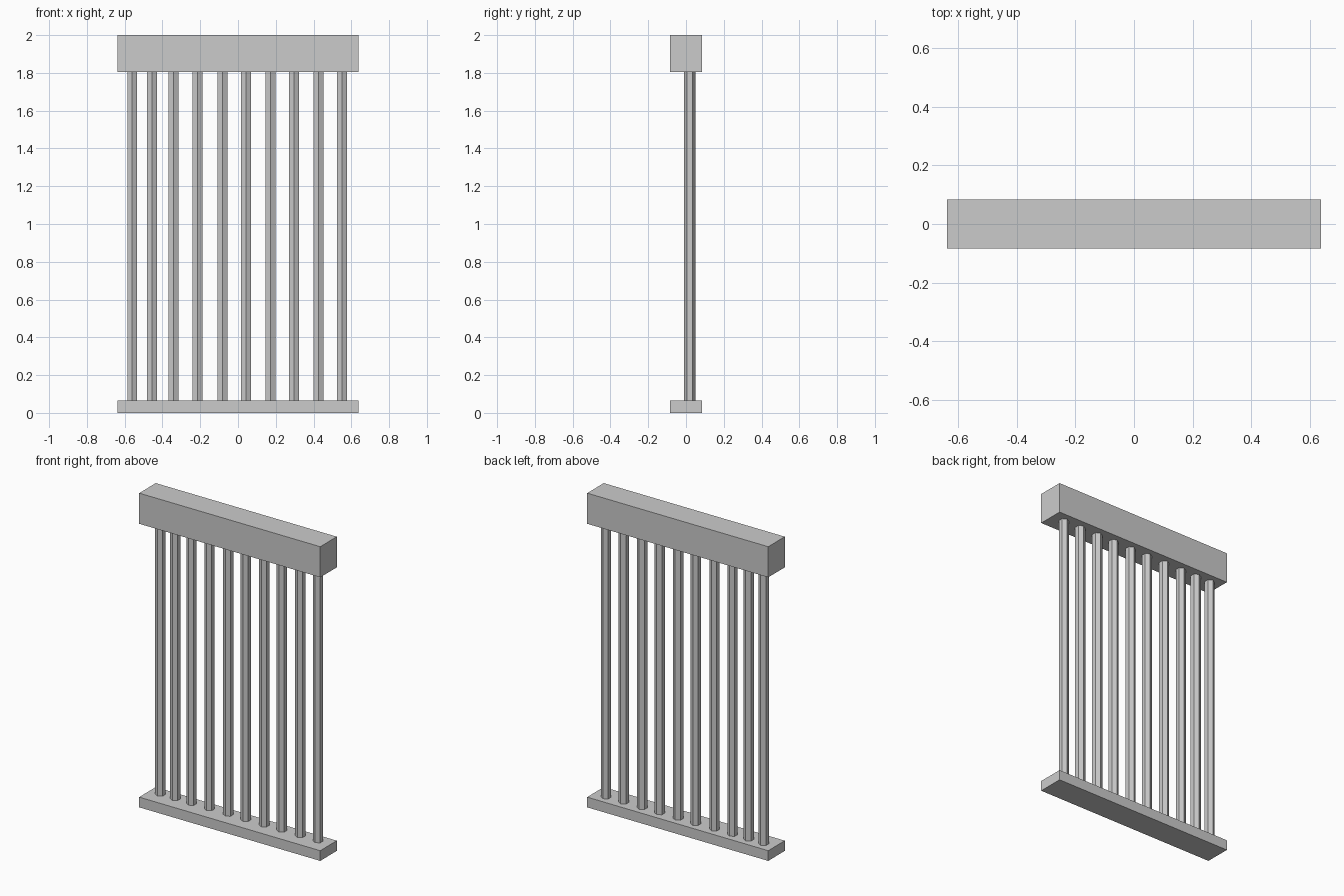
import bpy

cube = bpy.data.objects.get("Cube")
if cube:
    bpy.data.objects.remove(cube, do_unlink=True)

# Single grey finish
grey = bpy.data.materials.new("plain_grey")
grey.use_nodes = True
colour = (0.6, 0.6, 0.6, 1)
grey.diffuse_color = colour
grey.node_tree.nodes["Principled BSDF"].inputs["Base Color"].default_value = colour

WIDTH, DEPTH, HEIGHT = 1.275, 0.167, 2.0
BASE_TOP, BEAM_BOTTOM = 0.065, 1.805


def finish(name):
    obj = bpy.context.object
    obj.name = name
    obj.data.materials.append(grey)
    return obj


def beam(name, bottom, top):
    bpy.ops.mesh.primitive_cube_add(size=1, location=(0, 0, (bottom + top) / 2))
    obj = finish(name)
    obj.scale = (WIDTH, DEPTH, top - bottom)
    bpy.ops.object.transform_apply(location=False, rotation=False, scale=True)


def bar(name, x):
    # Hexagonal bar with an edge facing front and back
    bpy.ops.mesh.primitive_cylinder_add(
        vertices=6, radius=0.03, depth=BEAM_BOTTOM - BASE_TOP,
        location=(x, 0.019, (BASE_TOP + BEAM_BOTTOM) / 2))
    finish(name)


# Top and bottom rails
beam("bottom_rail", 0, BASE_TOP)
beam("top_rail", BEAM_BOTTOM, HEIGHT)

# Slightly uneven row of upright bars
positions = [-0.56, -0.455, -0.341, -0.214, -0.082, 0.042, 0.172, 0.296, 0.426, 0.55]
for i, x in enumerate(positions, 1):
    bar(f"bar_{i}", x)
